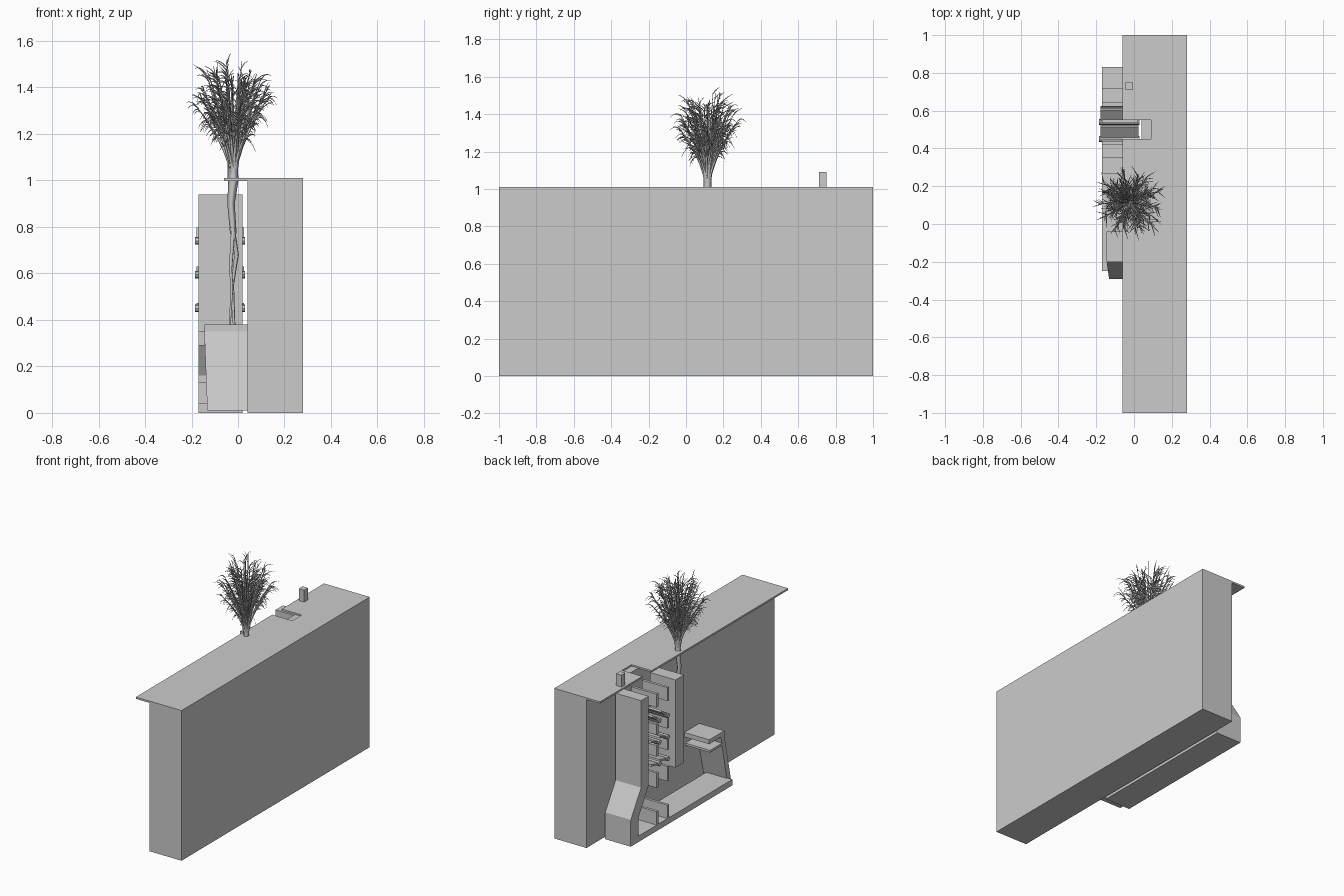
import bpy, math, random
from mathutils import Vector

if "Cube" in bpy.data.objects:
    bpy.data.objects.remove(bpy.data.objects["Cube"])
random.seed(4)


def extrude(name, pts, a, b, axis='x'):
    """Prism: profile (y,z) extruded along x, or (x,y) extruded along z."""
    n = len(pts)
    mk = (lambda p, h: (h, p[0], p[1])) if axis == 'x' else (lambda p, h: (p[0], p[1], h))
    verts = [mk(p, a) for p in pts] + [mk(p, b) for p in pts]
    faces = [tuple(range(n))[::-1], tuple(range(n, 2 * n))]
    faces += [(i, (i + 1) % n, n + (i + 1) % n, n + i) for i in range(n)]
    me = bpy.data.meshes.new(name)
    me.from_pydata(verts, [], faces)
    area = sum(pts[i][0] * pts[(i + 1) % n][1] - pts[(i + 1) % n][0] * pts[i][1] for i in range(n))
    if area < 0:
        me.flip_normals()
    ob = bpy.data.objects.new(name, me)
    bpy.context.collection.objects.link(ob)
    return ob


def box(name, x0, x1, y0, y1, z0, z1):
    return extrude(name, [(y0, z0), (y1, z0), (y1, z1), (y0, z1)], x0, x1)


# Ground block and its overhanging top slab with a notch
box("ground_block", .04, .28, -1, 1, 0, 1.0)
extrude("top_slab", [(-.06, -1), (.28, -1), (.28, 1), (-.06, 1), (-.06, .55), (.09, .55),
                     (.09, .45), (-.06, .45)], .998, 1.01, 'z')
box("small_post", -.045, -.005, .71, .75, 1.01, 1.09)

# Shaft: outer wall with floor, inner wall hanging opposite
extrude("outer_wall_and_floor", [(-.25, 0), (.83, 0), (.83, .18), (.72, .355), (.72, .94), (.64, .94),
                                 (.64, .34), (.75, .16), (.75, .04), (-.25, .04)], -.17, .02)
box("inner_wall", -.17, .02, .265, .355, .35, .94)

# Paired guide plates
for z0, z1 in [(.04, .13), (.29, .39), (.5, .575), (.645, .715), (.83, .92)]:
    for y in (.43, .545):
        box("guide_plate", -.17, .02, y - .009, y + .009, z0, z1)

# Flaps on pivot rods
for z, ang in [(.45, 12), (.595, 20), (.74, 38)]:
    for y, s in ((.45, 1), (.54, 1)):
        c, d = math.cos(math.radians(ang)), math.sin(math.radians(ang))
        L, t = .085, .006
        pts = [(y + s * (u * c - v * d), z + u * d + v * c)
               for u, v in ((0, -t), (L, -t), (L, t), (0, t))]
        extrude("flap", pts, -.178, .025)
        rod = [(y + .016 * math.cos(k * math.pi / 4), z + .016 * math.sin(k * math.pi / 4)) for k in range(8)]
        extrude("pivot_rod", rod, -.185, .03)

# Outlet housing: roof, shelf and leaning end wall
box("housing_roof", -.145, .04, -.2, -.04, .35, .38)
extrude("housing_shelf", [(-.05, .29), (-.2, .29), (-.2, .305), (-.05, .305)], -.145, .04)
wall = extrude("housing_end_wall", [(-.29, .01), (-.25, .01), (-.165, .35), (-.2, .35)], -.145, .04)
for v in wall.data.vertices:
    if v.co.x < 0 and v.co.z < .1:
        v.co.x = -.132


# Plant: tapered tubes
def tubes(name, paths):
    cu = bpy.data.curves.new(name, 'CURVE')
    cu.dimensions = '3D'
    cu.bevel_depth = 1
    cu.bevel_resolution = 0
    cu.use_fill_caps = True
    for path in paths:
        sp = cu.splines.new('POLY')
        sp.points.add(len(path) - 1)
        for pt, (p, r) in zip(sp.points, path):
            pt.co = (*p, 1)
            pt.radius = r
    ob = bpy.data.objects.new(name, cu)
    bpy.context.collection.objects.link(ob)
    bpy.ops.object.select_all(action='DESELECT')
    ob.select_set(True)
    bpy.context.view_layer.objects.active = ob
    bpy.ops.object.convert(target='MESH')


C = Vector((-.02, .115, 0))


def at(x, y, z):
    return C + Vector((x, y, z))


# Trunk and roots
tubes("trunk", [[(at(0, 0, 1.12), .010), (at(0, 0, 1.05), .02), (at(0, 0, 1.0), .022), (at(-.01, 0, .9), .016),
                 (at(0, .005, .77), .014)]])
tubes("roots", [[(at(-.004, 0, .8), .011), (at(.014, .01, .68), .011), (at(-.004, .02, .55), .008),
                 (at(.004, .02, .36), .006)],
                [(at(0, 0, .8), .012), (at(-.012, -.01, .62), .009), (at(-.006, -.01, .54), .007),
                 (at(-.016, -.02, .36), .005)]])

# Fanning stems, each carrying drooping twigs
stems, twigs = [], []
N = 44
for i in range(N):
    a = i * 2.39996 + random.uniform(-.2, .2)
    f = math.sqrt((i + .5) / N)
    R = .17 * f
    H = (.52 - .17 * f * f) * random.uniform(.8, 1.0)
    out = Vector((math.cos(a), math.sin(a), 0))

    def stem(t):
        return C + out * (.008 + R * t ** 1.5) + Vector((0, 0, 1.03 + H * t))
    stems.append([(stem(k / 6), .008 * (1 - k / 6) + .0013) for k in range(7)])
    for j in range(13):
        t = random.uniform(.4, 1)
        p = stem(t)
        b = a + random.uniform(-1.1, 1.1)
        L = random.uniform(.05, .1)
        d = Vector((math.cos(b) * .65, math.sin(b) * .65, random.uniform(.5, .95)))
        g = random.uniform(.2, .95) * (1.25 - .6 * t) * (.4 + .8 * f)
        twigs.append([(p + d * L * u - Vector((0, 0, g * L * u * u * 1.3)), .0024 * (1 - u) + .0007)
                      for u in (0, .3, .55, .8, 1)])
tubes("stems", stems)
tubes("twigs", twigs)
